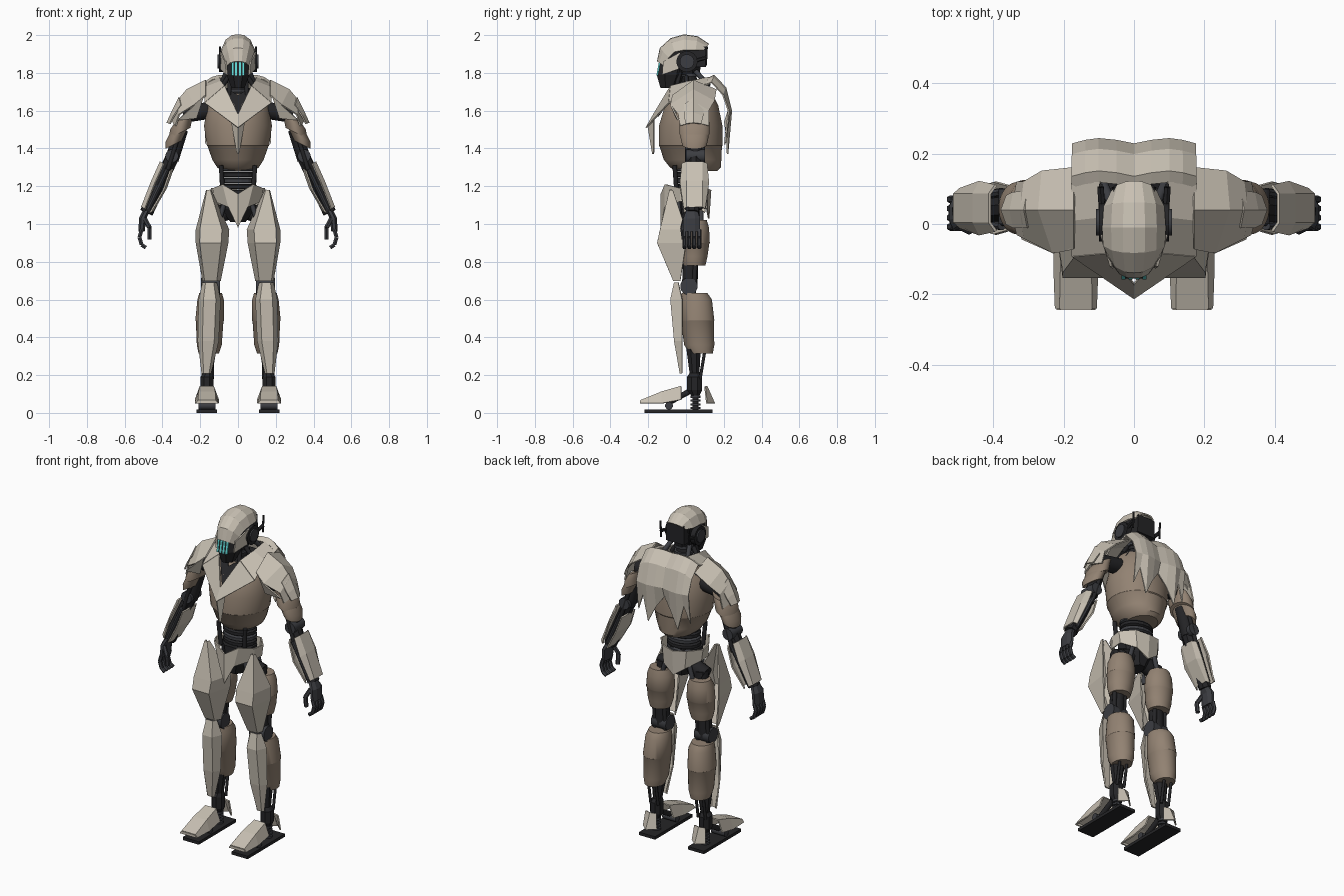
import bpy
import math
from mathutils import Vector

default_cube = bpy.data.objects.get("Cube")
if default_cube:
    bpy.data.objects.remove(default_cube, do_unlink=True)

UNIT = 0.01  # all part sizes below are given in hundredths


def material(name, red, green, blue):
    made = bpy.data.materials.new(name)
    made.use_nodes = True
    colour = (red, green, blue, 1)
    made.diffuse_color = colour
    shader = made.node_tree.nodes["Principled BSDF"]
    shader.inputs["Base Color"].default_value = colour
    shader.inputs["Roughness"].default_value = 0.7
    return made


IVORY = material("ivory armour", 0.58, 0.53, 0.45)
BROWN = material("brown shell", 0.29, 0.225, 0.17)
BLACK = material("black frame", 0.018, 0.018, 0.02)
STEEL = material("dark steel", 0.045, 0.047, 0.054)
CYAN = material("cyan glow", 0.12, 0.7, 0.68)


def build(name, points, faces, colour, pair=True, thick=0, smooth=False):
    """Make an object, optionally mirrored to the right side and thickened."""
    mesh = bpy.data.meshes.new(name)
    mesh.from_pydata([Vector(point) * UNIT for point in points], [], faces)
    mesh.materials.append(colour)
    mesh.validate()
    if smooth:
        mesh.shade_smooth()
        mesh.set_sharp_from_angle(angle=math.radians(35))
    part = bpy.data.objects.new(name, mesh)
    bpy.context.collection.objects.link(part)
    if pair:
        part.modifiers.new("Mirror", "MIRROR")
    if thick:
        solid = part.modifiers.new("Solidify", "SOLIDIFY")
        solid.thickness = thick * UNIT
        solid.offset = 0
    return part


def panel(name, rows, colour=IVORY, pair=True, thick=0.8):
    """Faceted armour plate from rows of points."""
    width = len(rows[0])
    points = [point for row in rows for point in row]
    faces = [(r * width + c, r * width + c + 1, (r + 1) * width + c + 1, (r + 1) * width + c)
             for r in range(len(rows) - 1) for c in range(width - 1)]
    return build(name, points, faces, colour, pair, thick)


def loft(name, stations, colour=BLACK, sides=12, axis=(0, 0, 1), pair=True, smooth=False):
    """Capped body through rings of (x, y, z, half width, half depth)."""
    turn = Vector((0, 0, 1)).rotation_difference(Vector(axis))
    flat = 1 / math.cos(math.pi / sides)
    points = []
    for x, y, z, wide, deep in stations:
        for side in range(sides):
            angle = math.tau * (side + 0.5) / sides
            ring = Vector((wide * flat * math.cos(angle), deep * flat * math.sin(angle), 0))
            points.append(Vector((x, y, z)) + turn @ ring)
    faces = [tuple(reversed(range(sides))), tuple(range(len(points) - sides, len(points)))]
    for low in range(0, len(points) - sides, sides):
        for side in range(sides):
            after = (side + 1) % sides
            faces.append((low + side, low + after, low + sides + after, low + sides + side))
    return build(name, points, faces, colour, pair, smooth=smooth)


def rod(name, start, end, radius, colour=BLACK, sides=12):
    axis = Vector(end) - Vector(start)
    ends = [(*start, radius, radius), (*end, radius, radius)]
    return loft(name, ends, colour, sides, axis, smooth=sides > 8)


def chain(name, joints, radius, colour=BLACK, sides=6):
    for start, end in zip(joints, joints[1:]):
        rod(name, start, end, radius, colour, sides)


def shell(name, stations, axis=(0, 0, 1), pair=True):
    return loft(name, stations, BROWN, 32, axis, pair, smooth=True)


def guard(name, inner, outer, rows):
    """Leg guard with two ridges: rows of (z, inner x, outer x, edge y, front y)."""
    panel(name, [[(a, edge, z), (a + (b - a) * inner, front, z),
                  (a + (b - a) * outer, front, z), (b, edge, z)]
                 for z, a, b, edge, front in rows])


# Helmet: long strips blended from the crown profile to the side profile
crown = [(-15, 186), (-13.5, 193), (-8, 198), (-1, 200), (6, 199), (12, 195)]
temple = [(-12, 184), (-9, 188), (-6, 191), (-1, 192), (5, 192), (9, 192)]
taper = (0.62, 0.82, 0.97, 1, 0.95, 0.72)
helmet = []
for x, blend in ((0, 0), (3, 0.04), (6.2, 0.33), (8.7, 1)):
    helmet.append([(x * narrow, c[0] + (t[0] - c[0]) * blend, c[1] + (t[1] - c[1]) * blend)
                   for c, t, narrow in zip(crown, temple, taper)])
panel("helmet", helmet)
panel("cheek_guard", [[(6.5, -12, 186), (9.2, -3, 191)], [(5.8, -12.5, 179), (9, -4, 182)]])

# Head core, mask, visor lights and ear discs
loft("head_core", [(0, 1, 179, 5, 6), (0, 0, 184, 7, 8), (0, 0, 195, 5.5, 8)], sides=8, pair=False)
loft("face_mask", [(0, -9, 172, 3.5, 4.5), (0, -8, 179, 6, 7.5), (0, -6, 189, 6.5, 7)], sides=8, pair=False)
loft("rear_head_block", [(0, 6.5, 183, 6.2, 4), (0, 6.5, 194, 5.8, 4)], sides=4, pair=False)
for x in (1, 3):
    loft("visor_light", [(x, -15.3, 178.5, 0.55, 0.4), (x, -13.9, 186, 0.55, 0.4)], CYAN, sides=4)
rod("ear_disc", (7, 0.5, 186), (10, 0.5, 186), 5.5, sides=20)
rod("ear_hub", (9, 0.5, 186), (10.8, 0.5, 186), 3.8, STEEL, sides=20)
rod("antenna", (9.5, 10.5, 184), (9.5, 11, 194), 0.5, sides=6)
chain("antenna_arm", [(9, 3, 186), (9.5, 10.5, 188)], 0.9)

# Neck with pistons
loft("neck", [(0, 4, 158, 6, 6), (0, 2, 172, 4.5, 4.5), (0, 1, 182, 4, 4)], pair=False)
for z in range(166, 180, 4):
    loft("neck_ring", [(0, 2, z, 5.3, 5.3), (0, 2, z + 1.5, 5.3, 5.3)], STEEL, pair=False)
rod("neck_piston", (4, -3, 181), (5, -7, 164), 1.1)
rod("neck_brace", (6, 5, 181), (9, 12, 173), 1.3, STEEL)
rod("collar_brace", (5, 0, 178), (9, 1, 172), 1.2)

# Torso
loft("chest_core", [(0, 3, 150, 14, 13), (0, 4, 166, 13, 11), (0, 6, 172, 9, 6)], sides=8, pair=False)
shell("torso_shell", [(0, 5.5, 128, 8.5, 11), (0, 5, 130, 11, 13.5), (0, 3.5, 134, 13.6, 15.2),
                      (0, 2.5, 141, 16, 16.5), (0, 2.5, 141.5, 16.5, 16.9), (0, 2.5, 152, 18, 16.8),
                      (0, 3, 163, 16, 14), (0, 4, 169, 12, 10)], pair=False)
for level in range(5):
    z = 115 + level * 3.2
    loft("waist_ring", [(0, 2, z, 8.6, 7), (0, 2, z + 0.6, 9.8, 8), (0, 2, z + 2.4, 9.8, 8),
                        (0, 2, z + 3, 8.6, 7)], BLACK if level % 2 else STEEL, 16, pair=False)
rod("waist_piston", (8, -5, 117), (9, -6, 131), 1.2)

# Chest plate, breast spike and shoulder yoke
panel("chest_plate", [[(0, -17, 158), (7, -8, 173)], [(0, -21, 151), (17.5, -9, 164)]])
panel("collar_inset", [[(0, -15, 157), (0, -9, 168)], [(7, -7, 171), (5, -4, 171)]], BLACK)
panel("breast_spike", [[(0, -20, 152), (3.5, -17, 155)], [(0, -17.5, 137), (0.5, -17, 138)]])
panel("shoulder_yoke", [[(7, -8, 173), (17.5, -9, 164)], [(9, 2, 175.5), (18, 1, 172)],
                        [(9.5, 12, 177.5), (17.5, 12, 174)]])

# Back plate ending in points
back = []
for x, tip, sink, drop in ((0, 154, 1.5, 1), (5, 147, 0.5, 0), (10, 137, 0, 0), (13.7, 152, 0.5, 1), (17.5, 142, 1.5, 3.5)):
    back.append([(x, y - sink, z) for y, z in
                 ((12, 177 - drop), (15, 178.5 - drop), (21, 172 - drop), (24, 160), (22, tip))])
panel("back_plate", back)

# Shoulders: faceted upper cap and a narrow lower cap beneath it
rod("shoulder_joint", (10, 4, 161), (29, 4, 158), 4.5)
panel("shoulder_cap", [[(17, -7, 168), (17, 4, 176), (17, 16, 171)],
                       [(23, -8, 163), (27, 4, 171), (26, 15, 165)],
                       [(31, -4, 158), (32, 4, 165), (31, 12, 160)],
                       [(33, -3, 152), (34.5, 4, 154), (33, 12, 152)]])
panel("shoulder_front_flap", [[(18, -7, 168), (23, -8, 163)], [(22, -5, 156), (32, -4, 155)]])
panel("lower_shoulder_cap", [[(30, -1, 163), (31, 4, 167), (30, 9, 163)],
                             [(34, -1, 157), (35, 4, 159), (34, 9, 157)],
                             [(36, 0, 153), (37.5, 4, 153.5), (36, 8, 153)]])

# Upper arms and elbows
lean = (0.5, 0, 1)
shell("upper_arm_shell", [(28, 4.5, 157, 5.5, 7), (30, 4.5, 153, 6.6, 8), (31, 4.5, 148, 6.4, 8)], lean)
shell("lower_arm_shell", [(31, 4.5, 150, 6, 7.2), (33, 4.5, 146, 6, 7.4), (34, 4.5, 142, 5, 6.5)], lean)
rod("upper_arm_bone", (30, 5, 150), (35, 5, 134), 3.6)
rod("elbow_joint", (35, 0, 136), (35, 10, 136), 3.4, STEEL, 16)
for y in (0.5, 9):
    rod("arm_piston", (32, y, 145), (38, y, 126), 1.1)

# Forearms: dark core between outer and inner guards
rod("forearm_core", (35, 4.5, 135), (48.5, 3.5, 106), 3.4, sides=8)
for y in (-0.5, 9):
    rod("forearm_rail", (37.5, y, 129), (47.5, y * 0.7 + 1, 108), 1.2, STEEL, 8)
for name, inset, path in (("outer_forearm_guard", -1.8, ((41, 133), (45.5, 123), (51, 109))),
                          ("inner_forearm_guard", 1.5, ((34.5, 129), (38, 119), (45, 107)))):
    panel(name, [[(x + inset, -3 + drop, z - 1), (x, 0.5, z), (x, 8.5, z), (x + inset, 12 - drop, z - 1)]
                 for drop, (x, z) in zip((1, 0, 2), path)])

# Hands with curled fingers and thumb
loft("palm", [(48.5, 3, 107, 2, 3), (50.5, 3, 103, 2, 4.5), (51, 3, 96, 1.6, 4.5)], STEEL, sides=8)
for y in (-0.8, 1.8, 4.4, 7):
    chain("finger", [(51, y, 97), (52.2, y, 93), (51, y, 89), (48.8, y, 87.5)], 1, STEEL)
chain("thumb", [(49.5, -0.5, 103), (46.8, -1.8, 98), (46.8, -1, 92)], 1.1, STEEL)

# Pelvis and hips
loft("pelvis_core", [(0, 1, 101, 4, 6), (0, 1, 108, 9, 8), (0, 1, 118, 10, 8)], sides=8, pair=False)
panel("pelvis_plate", [[(0, -13, 116), (0, -13, 98)], [(8, -11, 121), (5, -11, 109)],
                       [(13, -3, 119), (12.5, -3, 112)], [(14, 4, 119), (13, 4, 112)],
                       [(8, 11, 119), (7, 11, 108)], [(0, 13, 118), (0, 12, 103)]])
rod("hip_joint", (5, 2, 107), (15, 2, 103), 4.5)
rod("thigh_bone", (12.5, 3, 106), (14.5, 2, 66), 4)
for y in (-4, 8):
    rod("hip_piston", (7, y, 112), (11, y, 98), 1.3, STEEL)

# Thighs and knees
guard("thigh_guard", 0.22, 0.88, [(118, 14.5, 16.5, -7, -8.5), (97, 5, 22, 0, -13.5),
                                  (90, 5.5, 22, 0, -15), (70, 9.5, 18.5, -3, -6.5)])
shell("thigh_shell", [(13.5, 5.5, 102, 6, 5.5), (13.5, 5, 98, 7.6, 7.2), (13.6, 5, 90, 8.2, 7.6),
                      (13.6, 5, 89.5, 7.9, 7.3), (13.8, 4.5, 83, 7.4, 6.9), (14, 4.5, 78, 6, 5.8)])
rod("knee_disc", (9.5, 1.5, 67), (19.5, 1.5, 67), 4.5, STEEL, 20)
for x in (11, 18):
    rod("knee_piston", (x, 5, 80), (x, 4, 62), 1.2)

# Shins
guard("shin_guard", 0.22, 0.78, [(69, 11.5, 18.5, -4, -6), (60, 9.5, 20.5, -2, -8),
                                 (38, 10.5, 21, -2, -6), (21, 14.5, 19, -2, -3)])
shell("calf_shell", [(14.5, 4.5, 63.5, 6, 6.8), (14.5, 5.5, 60, 7, 8.2), (15, 6, 49, 7.6, 9),
                     (15, 6, 48.5, 7.3, 8.7), (15.2, 7, 36, 6.6, 8), (15.5, 8, 31.5, 5.4, 6.2)])

# Ankles
loft("ankle", [(15.5, 4, 34, 4.2, 3.8), (16, 4.5, 21, 2.4, 2.6), (16.5, 4.5, 19, 3.4, 4),
               (16.5, 4.5, 12, 3.4, 4), (16.5, 5, 9, 2, 2)], sides=8)
for x in (13.5, 18.5):
    rod("ankle_piston", (x, 10, 33), (x, 7.5, 18), 0.8)
for coil in range(4):
    z = 2 + coil * 2
    loft("ankle_spring", [(16.5, 5, z, 2.6, 2.6), (16.5, 5, z + 1.1, 2.6, 2.6)], STEEL)
loft("spring_core", [(16.5, 5, 1, 1.6, 1.6), (16.5, 5, 11, 1.6, 1.6)])

# Feet
loft("sole", [(16.5, -4, 0, 5.4, 18), (16.5, -4, 1.8, 5.4, 18)], sides=4)
rod("toe_axle", (12, -9, 3.8), (21, -9, 3.8), 2, STEEL)
rod("foot_strut", (16.5, 3, 12), (16.5, -10, 5), 1.5)
panel("toe_cap", [[(16.5 - low, y, base), (16.5 - high, y, top), (16.5 + high, y, top), (16.5 + low, y, base)]
                  for y, low, high, base, top in ((-24, 5.6, 4.4, 5, 6.5), (-13, 6, 4.2, 5, 11), (-2.5, 6, 3.5, 7, 14))])
panel("toe_front", [[(11, -24, 5), (12.1, -24, 6.5)], [(22, -24, 5), (20.9, -24, 6.5)]])
panel("heel_plate", [[(13, 10, 14), (16.5, 11, 14), (20, 10, 14)], [(12, 11, 5), (16.5, 15, 5), (21, 11, 5)]])
